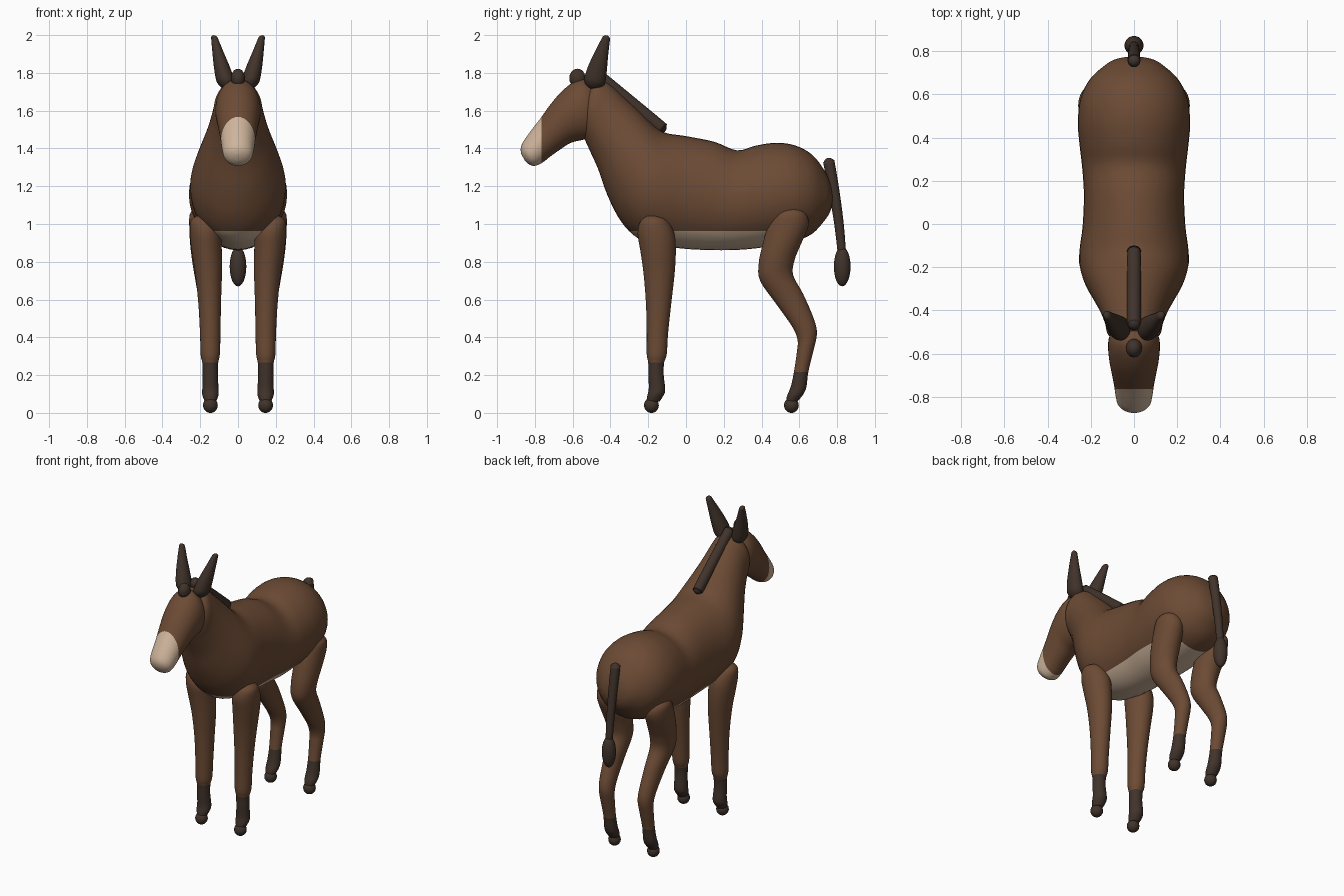
import bpy, bmesh, math
from mathutils import Vector


def material(name, rgb):
    m = bpy.data.materials.new(name)
    m.diffuse_color = (*rgb, 1)
    return m


BROWN = material("brown coat", (0.15, 0.07, 0.035))
DARK = material("dark brown", (0.052, 0.033, 0.024))
CREAM = material("cream", (0.62, 0.46, 0.33))


def catmull(a, b, c, d, t):
    return [0.5 * (2 * q + (r - p) * t + (2 * p - 5 * q + 4 * r - s) * t * t
                   + (3 * q - p - 3 * r + s) * t ** 3) for p, q, r, s in zip(a, b, c, d)]


def finish(name, bm, mats, mirror=False):
    bmesh.ops.recalc_face_normals(bm, faces=bm.faces)
    for f in bm.faces:
        f.smooth = True
    me = bpy.data.meshes.new(name)
    bm.to_mesh(me)
    bm.free()
    for m in mats:
        me.materials.append(m)
    ob = bpy.data.objects.new(name, me)
    bpy.context.collection.objects.link(ob)
    if mirror:
        ob.modifiers.new("mirror", "MIRROR")
    return ob


def loft(name, rows, mats, mirror=False, cut=None, rule=None, steps=4, seg=40):
    """Skin elliptical rings; row = (y1, z1, y2, z2, half width, centre x),
    where the two points are the ends of the ring in the side view."""
    rows = [tuple(r) + (0,) * (6 - len(r)) for r in rows]
    p = [rows[0]] + rows + [rows[-1]]
    fine = [catmull(*p[i:i + 4], k / steps) for i in range(len(rows) - 1) for k in range(steps)]
    fine.append(rows[-1])
    bm = bmesh.new()
    rings = []
    for y1, z1, y2, z2, w, x in fine:
        ring = []
        for k in range(seg):
            a = 2 * math.pi * k / seg
            c = math.cos(a) / 2
            ring.append(bm.verts.new((x + w * math.sin(a),
                                      (y1 + y2) / 2 + (y1 - y2) * c,
                                      (z1 + z2) / 2 + (z1 - z2) * c)))
        rings.append(ring)
    for a, b in zip(rings, rings[1:]):
        for k in range(seg):
            j = (k + 1) % seg
            bm.faces.new((a[k], a[j], b[j], b[k]))
    bm.faces.new(rings[0])
    bm.faces.new(rings[-1])
    # cut a clean colour border, then colour faces by rule
    for co, no in cut or []:
        bmesh.ops.bisect_plane(bm, geom=bm.verts[:] + bm.edges[:] + bm.faces[:],
                               plane_co=co, plane_no=no)
    if rule:
        for f in bm.faces:
            f.material_index = int(rule(f.calc_center_median()))
    return finish(name, bm, mats, mirror)


def ball(name, centre, radii, mat, mirror=False):
    bm = bmesh.new()
    bmesh.ops.create_uvsphere(bm, u_segments=24, v_segments=16, radius=1)
    for v in bm.verts:
        v.co = Vector(centre) + Vector(a * b for a, b in zip(v.co, radii))
    return finish(name, bm, [mat], mirror)


def capsule(name, pts, mat, flat=1.0, mirror=False):
    """Round-ended tube through (x, y, z, radius) points in a mostly y-z direction."""
    rows = []
    n = len(pts)
    for i, (x, y, z, r) in enumerate(pts):
        a, b = pts[max(i - 1, 0)], pts[min(i + 1, n - 1)]
        d = Vector((b[0] - a[0], b[1] - a[1], b[2] - a[2])).normalized()
        s = Vector((d.y, d.z)).normalized()
        offs = [0]
        if i == 0:
            offs = [-0.99, -0.9, -0.7, -0.4, 0]
        if i == n - 1:
            offs = [0, 0.4, 0.7, 0.9, 0.99]
        for o in offs:
            c = Vector((x, y, z)) + d * o * r
            q = r * math.sqrt(1 - o * o)
            rows.append((c.y - s.y * q, c.z + s.x * q, c.y + s.y * q, c.z - s.x * q, q * flat, c.x))
    return loft(name, rows, [mat], mirror, steps=3, seg=24)


# Body and neck in one skin, rump to poll, with a cream belly
loft("body", [
    (0.776, 1.16, 0.776, 1.12, .02), (0.762, 1.22, 0.765, 1.07, .085),
    (0.735, 1.28, 0.735, 1.02, .135), (0.67, 1.365, 0.67, 0.95, .205),
    (0.58, 1.415, 0.58, 0.91, .248), (0.48, 1.43, 0.46, 0.885, .26),
    (0.37, 1.415, 0.36, 0.87, .252), (0.27, 1.39, 0.25, 0.862, .24),
    (0.15, 1.435, 0.12, 0.862, .232), (0.0, 1.465, -0.02, 0.87, .238),
    (-0.10, 1.48, -0.14, 0.89, .252), (-0.15, 1.505, -0.255, 0.925, .25),
    (-0.20, 1.55, -0.345, 1.015, .227), (-0.26, 1.61, -0.415, 1.15, .19),
    (-0.33, 1.675, -0.465, 1.29, .157), (-0.40, 1.74, -0.51, 1.39, .135),
    (-0.46, 1.765, -0.54, 1.46, .125), (-0.51, 1.73, -0.548, 1.51, .10),
    (-0.535, 1.66, -0.55, 1.56, .05)],
    [BROWN, CREAM], cut=[((0, 0, .963), (0, 0, 1)), ((0, .57, 0), (0, 1, 0))],
    rule=lambda c: c.z < .963 and c.y < .57)

# Head with a pale muzzle
loft("head", [
    (-0.45, 1.71, -0.45, 1.53, .07), (-0.53, 1.765, -0.50, 1.46, .112),
    (-0.59, 1.755, -0.55, 1.445, .12), (-0.66, 1.70, -0.61, 1.43, .114),
    (-0.72, 1.63, -0.665, 1.395, .103), (-0.77, 1.56, -0.715, 1.36, .093),
    (-0.82, 1.495, -0.76, 1.325, .086), (-0.862, 1.435, -0.80, 1.308, .076),
    (-0.875, 1.40, -0.83, 1.315, .052), (-0.872, 1.37, -0.853, 1.335, .02)],
    [BROWN, CREAM], cut=[((0, -.765, 0), (0, 1, 0))], rule=lambda c: c.y < -.765)

# Ears, forelock and mane
capsule("ears", [(.068, -.482, 1.765, .057), (.085, -.467, 1.83, .05),
                 (.106, -.445, 1.91, .035), (.123, -.424, 1.978, .022)], DARK, .85, True)
ball("forelock", (0, -.575, 1.772), (.037, .043, .05), DARK)
capsule("mane", [(0, -.455, 1.775, .035), (0, -.30, 1.648, .035), (0, -.137, 1.513, .035)], DARK, .92)

# Tail and tuft
capsule("tail", [(0, .758, 1.32, .03), (0, .785, 1.17, .028),
                 (0, .81, 1.0, .025), (0, .825, .85, .022)], DARK)
ball("tail_tuft", (0, .827, .775), (.044, .044, .105), DARK)

# Legs: rings from hip to fetlock, dark below the sock line
loft("front_legs", [
    (-.21, 1.043, -.15, 1.043, .03, .19), (-.243, 1.01, -.10, 1.02, .066, .185),
    (-.256, .95, -.062, .95, .082, .173), (-.242, .86, -.054, .86, .080, .166),
    (-.225, .74, -.06, .74, .071, .156), (-.212, .58, -.078, .58, .060, .15),
    (-.208, .42, -.095, .42, .054, .147), (-.208, .31, -.102, .31, .051, .147),
    (-.200, .265, -.116, .265, .042, .147), (-.199, .20, -.118, .20, .040, .147),
    (-.197, .13, -.11, .13, .043, .146), (-.205, .09, -.115, .10, .043, .146),
    (-.21, .06, -.14, .06, .03, .146)],
    [BROWN, DARK], True, cut=[((0, 0, .268), (0, 0, 1))], rule=lambda c: c.z < .268)
loft("rear_legs", [
    (.53, 1.09, .60, 1.085, .03, .19), (.473, 1.06, .638, 1.05, .066, .188),
    (.433, .985, .648, .99, .080, .178), (.405, .89, .607, .89, .083, .17),
    (.385, .79, .575, .81, .078, .164), (.392, .70, .567, .73, .070, .158),
    (.475, .58, .62, .63, .058, .152), (.56, .46, .676, .50, .051, .148),
    (.59, .39, .693, .42, .048, .146), (.588, .33, .675, .33, .044, .146),
    (.572, .22, .648, .22, .039, .146), (.555, .14, .638, .14, .042, .146),
    (.535, .09, .622, .10, .042, .146), (.53, .06, .59, .06, .03, .146)],
    [BROWN, DARK], True, cut=[((0, 0, .217), (0, 0, 1))], rule=lambda c: c.z < .217)

# Hooves
ball("front_hooves", (.146, -.183, .04), (.039, .039, .04), DARK, True)
ball("rear_hooves", (.146, .558, .04), (.039, .039, .04), DARK, True)
